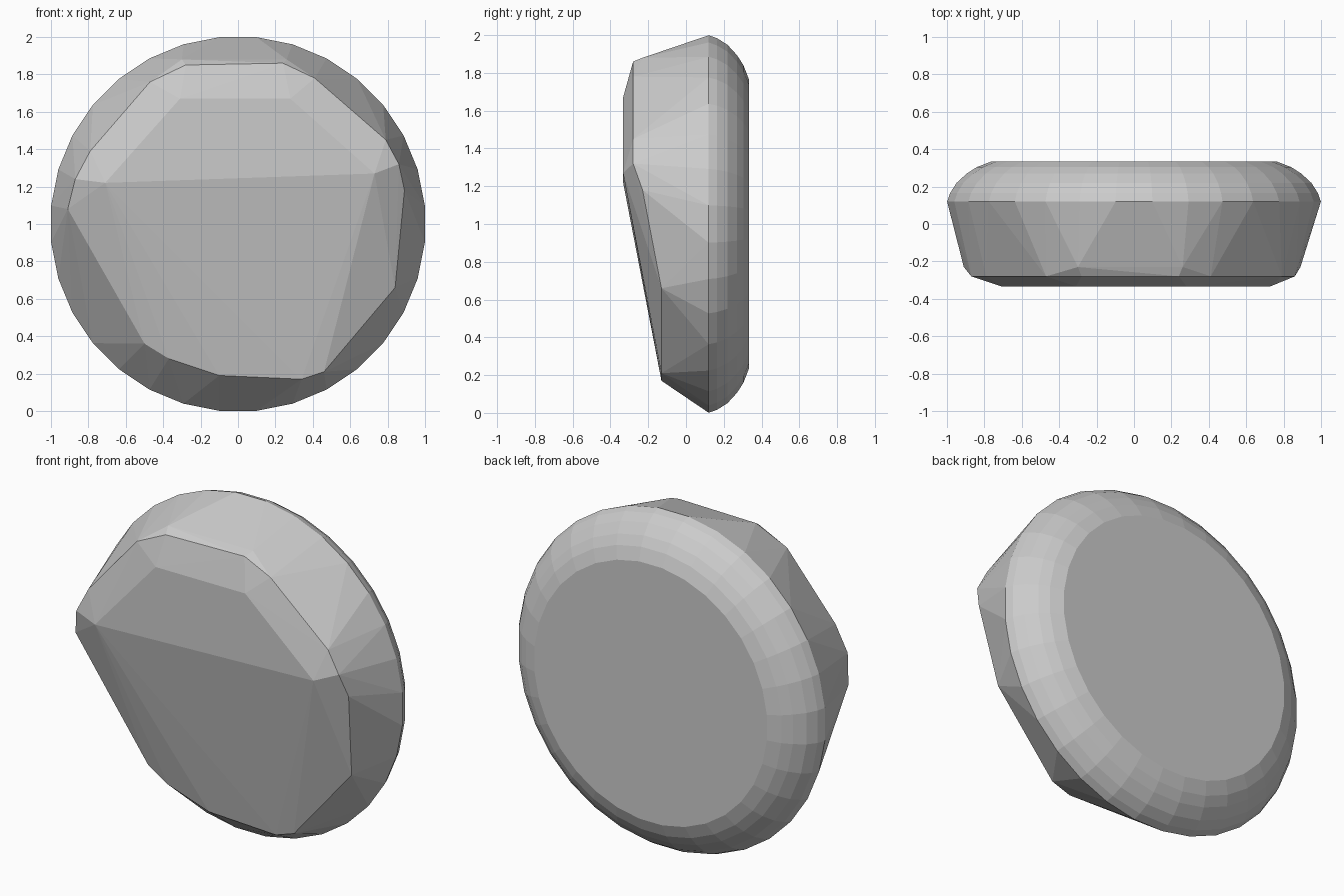
import bpy, bmesh
from math import sin, cos, pi

cube = bpy.data.objects.get("Cube")
if cube:
    bpy.data.objects.remove(cube, do_unlink=True)

grey = bpy.data.materials.new("plain grey")
grey.use_nodes = True
colour = (0.6, 0.6, 0.6, 1)
grey.diffuse_color = colour
grey.node_tree.nodes["Principled BSDF"].inputs["Base Color"].default_value = colour

SIDES = 32
bm = bmesh.new()

# Rounded back: rings of (radius, depth)
for r, y in [(1.004, 0.12), (0.988, 0.165), (0.953, 0.22), (0.898, 0.27),
             (0.845, 0.304), (0.77, 0.333)]:
    for i in range(SIDES):
        a = (i + 0.5) * 2 * pi / SIDES
        bm.verts.new((r * cos(a), y, 1 + r * sin(a)))

# Cut front: corners of the facets, grouped by depth
facets = {
    -0.333: [(-0.31, 1.67), (0.28, 1.67), (0.73, 1.27), (-0.71, 1.22)],
    -0.28: [(-0.28, 1.85), (0.24, 1.86), (0.41, 1.78), (0.79, 1.45),
            (0.86, 1.32), (-0.47, 1.76), (-0.79, 1.39), (-0.87, 1.24)],
    -0.23: [(-0.30, 1.88), (0.26, 1.88), (0.89, 1.18), (-0.91, 1.08)],
    -0.13: [(0.34, 0.17), (0.46, 0.21), (-0.10, 0.19), (-0.37, 0.28),
            (-0.50, 0.36), (0.84, 0.66)],
}
for y, corners in facets.items():
    for x, z in corners:
        bm.verts.new((x, y, z))

# Skin the corners as one solid and merge coplanar triangles
hull = bmesh.ops.convex_hull(bm, input=bm.verts[:])
spare = {g for g in hull["geom_interior"] + hull["geom_unused"]
         if isinstance(g, bmesh.types.BMVert)}
bmesh.ops.delete(bm, geom=list(spare), context='VERTS')
bmesh.ops.dissolve_limit(bm, angle_limit=0.01, verts=bm.verts[:], edges=bm.edges[:])
bmesh.ops.recalc_face_normals(bm, faces=bm.faces[:])

mesh = bpy.data.meshes.new("faceted_disc")
bm.to_mesh(mesh)
bm.free()
mesh.materials.append(grey)
bpy.context.collection.objects.link(bpy.data.objects.new("faceted_disc", mesh))
